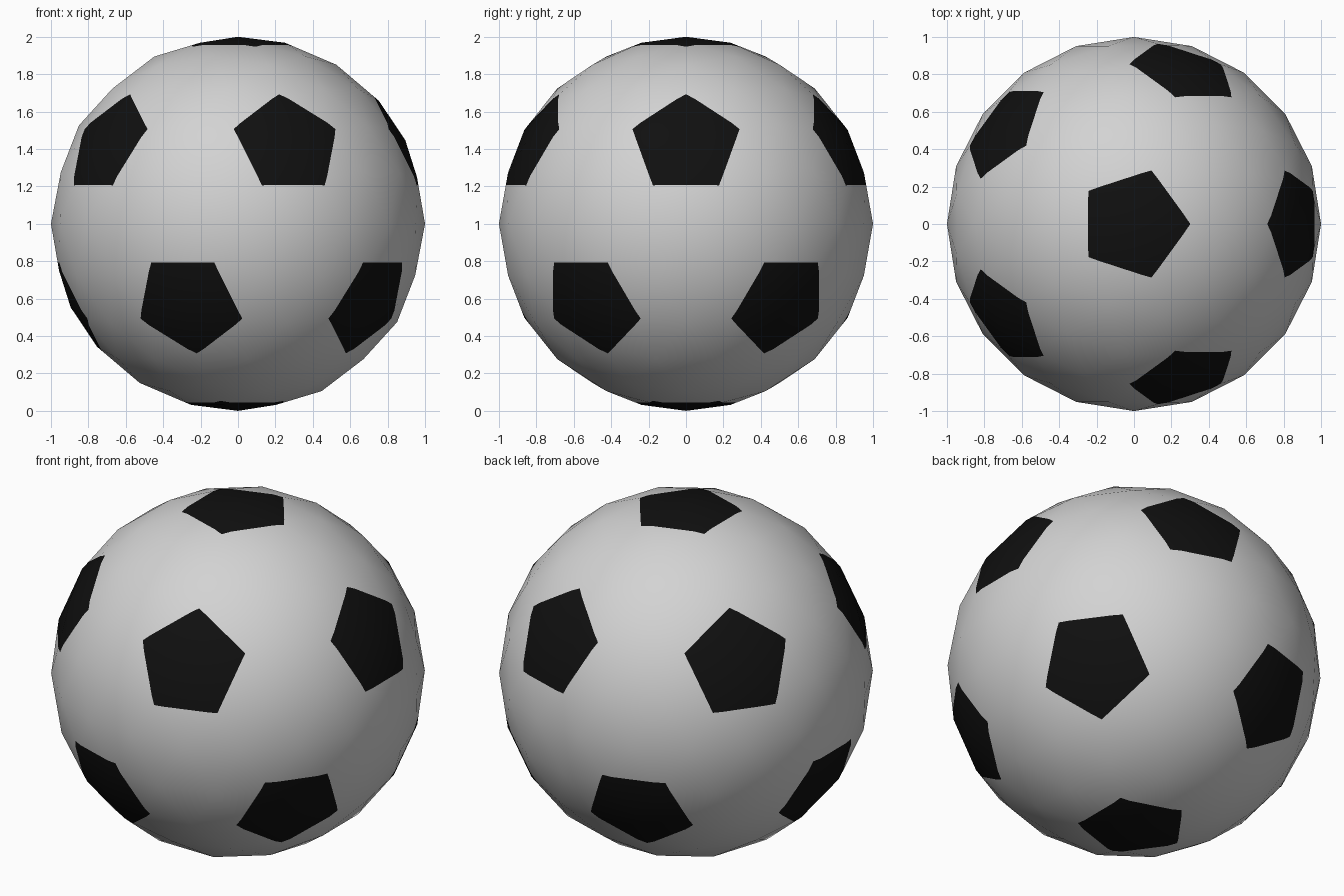
import bpy, bmesh
from math import cos, radians

if "Cube" in bpy.data.objects:
    bpy.data.objects.remove(bpy.data.objects["Cube"])

APOTHEM = 0.257  # tangent of the angle from a patch centre to its sides


def material(name, rgb):
    m = bpy.data.materials.new(name)
    m.diffuse_color = (*rgb, 1)
    m.use_nodes = True
    m.node_tree.nodes["Principled BSDF"].inputs["Base Color"].default_value = m.diffuse_color
    return m


# Patch centres: the twelve corners of an icosahedron
ico = bmesh.new()
bmesh.ops.create_icosphere(ico, subdivisions=1, radius=1)
centres = [v.co.normalized() for v in ico.verts]
ico.free()


def side_normals(d):
    """Outward normals of the five planes bounding the patch around d."""
    result = []
    for n in centres:
        if 0.3 < n.dot(d) < 0.6:
            u = -(n - d * n.dot(d)).normalized()
            result.append(u - d * APOTHEM)
    return result


# Ball: low-poly icosphere with the pentagon outlines cut into it
bm = bmesh.new()
bmesh.ops.create_icosphere(bm, subdivisions=3, radius=1)
for d in centres:
    sides = side_normals(d)
    for n in sides:
        faces = [f for f in bm.faces
                 if f.calc_center_median().normalized().dot(d) > cos(radians(27))]
        edges = {e for f in faces for e in f.edges}
        verts = {v for f in faces for v in f.verts}
        bmesh.ops.bisect_plane(bm, geom=list(verts) + list(edges) + faces,
                               dist=1e-5, plane_co=(0, 0, 0), plane_no=n)
    # Black pentagon patch
    for f in bm.faces:
        c = f.calc_center_median()
        if c.dot(d) > 0.8 and all(c.dot(n) < 0 for n in sides):
            f.material_index = 1

for f in bm.faces:
    f.smooth = True
mesh = bpy.data.meshes.new("ball")
bm.to_mesh(mesh)
bm.free()
mesh.materials.append(material("ball white", (0.65, 0.65, 0.65)))
mesh.materials.append(material("patch black", (0.005, 0.005, 0.005)))

# Round shading over the cut faces
mesh.normals_split_custom_set_from_vertices([v.co.normalized() for v in mesh.vertices])

ball = bpy.data.objects.new("ball", mesh)
ball.location = (0, 0, 1)
bpy.context.collection.objects.link(ball)
